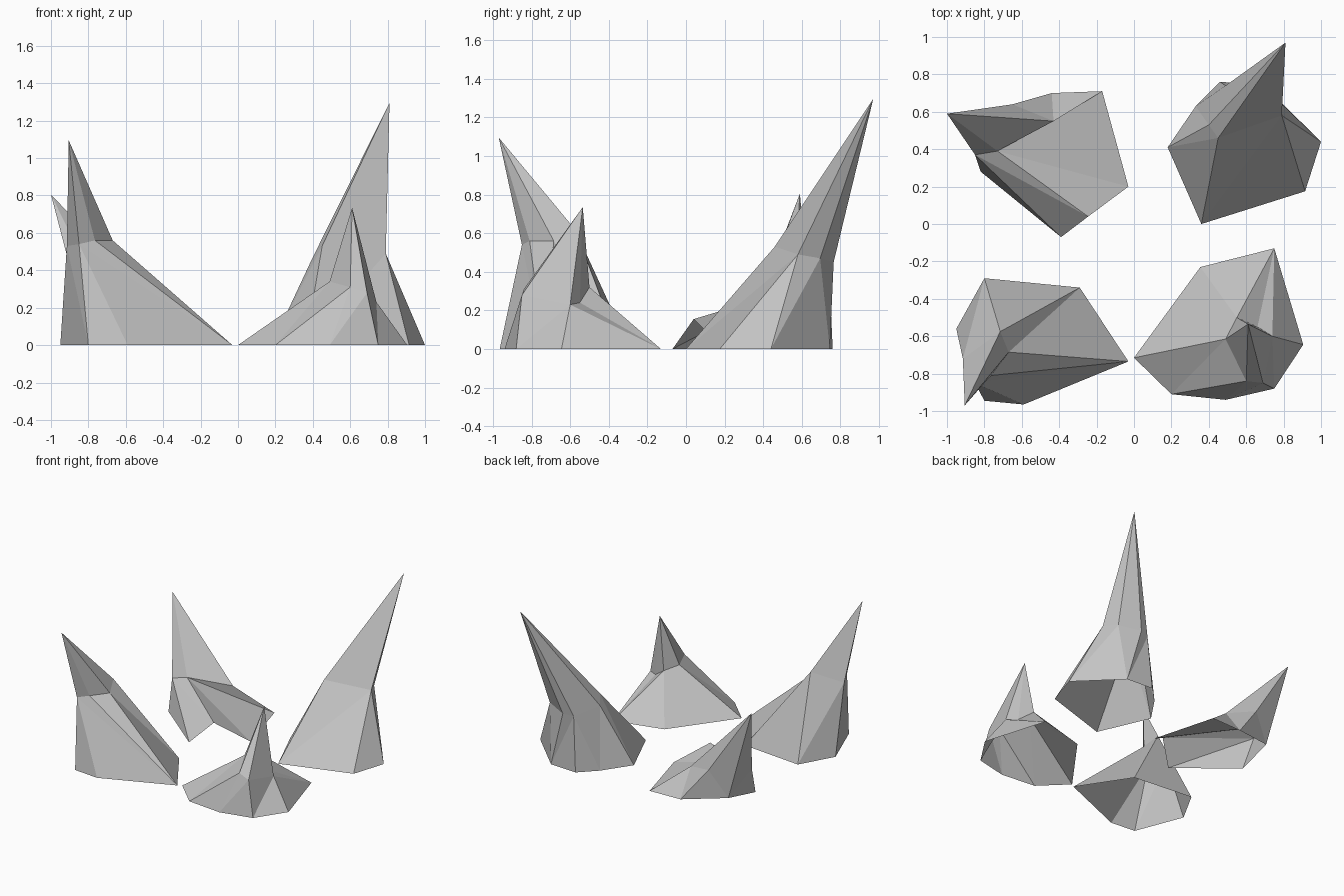
import bpy
import bmesh

cube = bpy.data.objects.get("Cube")
if cube:
    bpy.data.objects.remove(cube, do_unlink=True)

# Single stone colour
stone = bpy.data.materials.new("stone_grey")
stone.use_nodes = True
grey = (0.55, 0.55, 0.55, 1)
stone.diffuse_color = grey
stone.node_tree.nodes["Principled BSDF"].inputs["Base Color"].default_value = grey


def rock_spike(name, base, shoulder, tip, walls, ring=""):
    """Open-bottomed faceted rock: ground points are lettered a, b, c...,
    shoulder points u, v, w..., and the tip is P. Walls are words of letters;
    the ring of shoulder points is fanned up to the tip."""
    bm = bmesh.new()
    points = {}
    for letter, (x, y) in zip("abcdefgh", base):
        points[letter] = bm.verts.new((x, y, 0))
    for letter, co in zip("uvwxyz", shoulder):
        points[letter] = bm.verts.new(co)
    points["P"] = bm.verts.new(tip)

    fan = [p + q + "P" for p, q in zip(ring, ring[1:] + ring[:1])]
    for word in walls.split() + fan:
        bm.faces.new([points[letter] for letter in word])

    bmesh.ops.recalc_face_normals(bm, faces=bm.faces)
    mesh = bpy.data.meshes.new(name)
    bm.to_mesh(mesh)
    bm.free()
    mesh.materials.append(stone)
    rock = bpy.data.objects.new(name, mesh)
    bpy.context.collection.objects.link(rock)
    return rock


# Front right rock, tip leaning outward to the corner
rock_spike(
    "front_right_rock",
    base=[(-.80, -.29), (-.29, -.34), (-.03, -.735),
          (-.59, -.965), (-.80, -.945), (-.95, -.56)],
    shoulder=[(-.715, -.575, .62), (-.67, -.685, .56), (-.765, -.81, .56),
              (-.85, -.85, .54), (-.915, -.72, .53)],
    tip=(-.905, -.97, 1.095),
    walls="bcv bvu cwv cdx cxw dex efy eyx fay abu auy",
    ring="uvwxy")

# Back right rock, low body with a horn, a raised notch in the front rim
# and a lifted rim corner (y) and rib (z) under the back of the horn
rock_spike(
    "back_right_rock",
    base=[(-.17, .71), (-.44, .70), (-.72, .47),
          (-.82, .28), (-.39, -.07), (-.03, .20)],
    shoulder=[(-.43, .55, .21), (-.73, .39, .26), (-.85, .37, .23),
              (-.245, .04, .155), (-.79, .585, .06), (-.65, .64, .27)],
    tip=(-1, .59, .805),
    walls="fav auv abu bzu uzP uvP byz yPz ywP ydw wvP wde wex wxv xfv")

# Back left rock, the tallest
rock_spike(
    "back_left_rock",
    base=[(.18, .41), (.36, 0), (.915, .175), (1, .44),
          (.69, .745), (.46, .76), (.33, .63)],
    shoulder=[(.45, .46, .53), (.79, .58, .49), (.735, .695, .47),
              (.57, .765, .45), (.49, .74, .44), (.40, .53, .47)],
    tip=(.81, .97, 1.295),
    walls="bcv bvu cdv dew dwv exw efy eyx fgy gaz gzy abu auz",
    ring="uvwxyz")

# Front left rock, the broadest and shortest
rock_spike(
    "front_left_rock",
    base=[(0, -.715), (.20, -.91), (.49, -.94), (.75, -.88),
          (.905, -.645), (.75, -.13), (.355, -.23)],
    shoulder=[(.49, -.615, .34), (.60, -.84, .31), (.69, -.85, .28),
              (.74, -.60, .23), (.66, -.55, .24), (.55, -.50, .32)],
    tip=(.61, -.535, .735),
    walls="abu bvu bcv cwv cdw dxw dex efx fyx fzy fgz guz gau",
    ring="uvwxyz")
